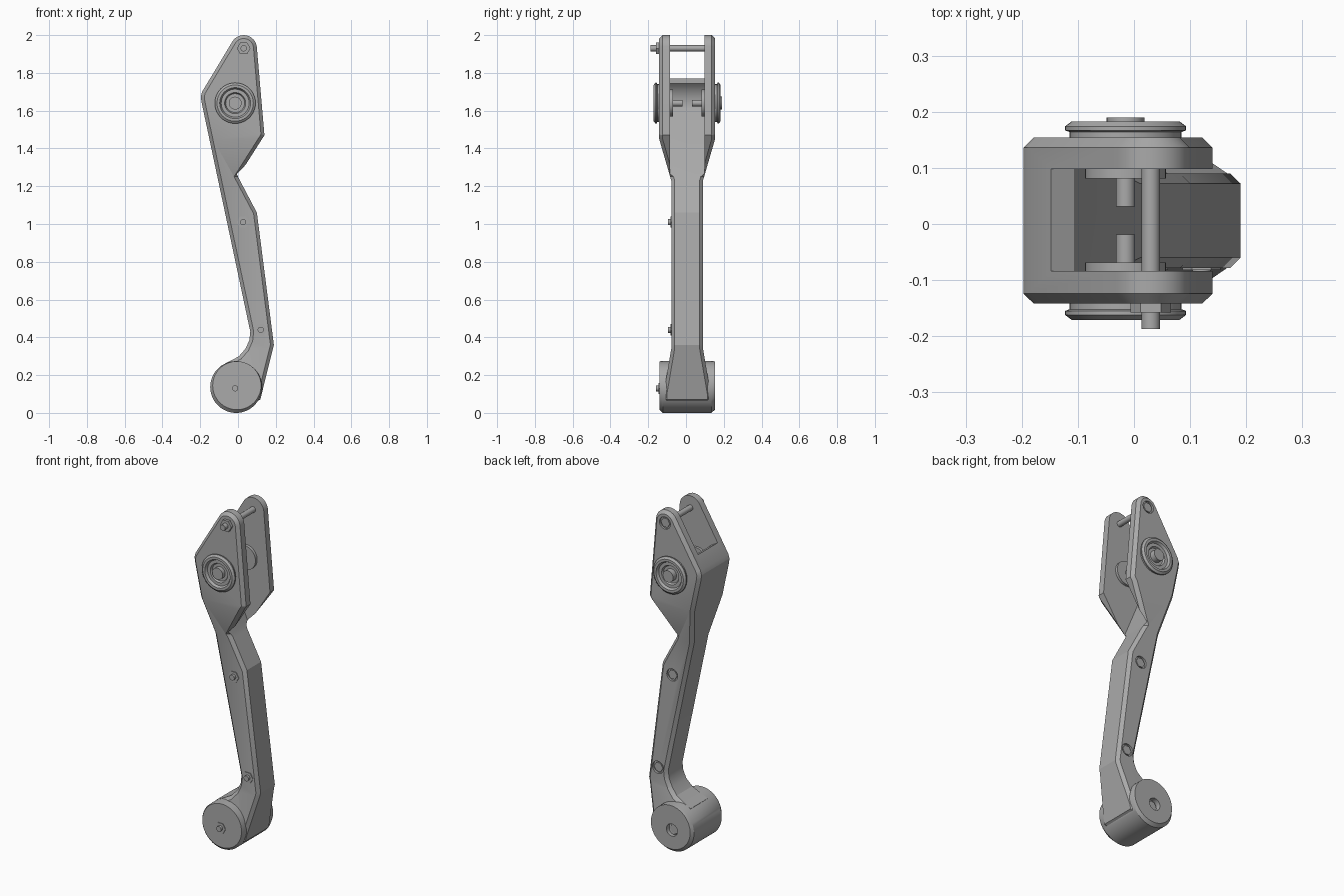
import bpy, bmesh
from math import sin, cos, pi, radians
from mathutils import Vector

if "Cube" in bpy.data.objects:
    bpy.data.objects.remove(bpy.data.objects["Cube"])

grey = bpy.data.materials.new("machined_grey")
grey.use_nodes = True
GREY = (0.4, 0.4, 0.4, 1)
grey.diffuse_color = GREY
grey.node_tree.nodes["Principled BSDF"].inputs["Base Color"].default_value = GREY

MID = 0.006            # y of the symmetry plane
FORK, ARM, FOOT = 0.148, 0.084, 0.125   # half depths
PIVOT = (-0.015, 1.64)
TIP = (0.03, 1.93)
BARREL = (-0.01, 0.137)


def finish(name, bm):
    bmesh.ops.recalc_face_normals(bm, faces=bm.faces)
    mesh = bpy.data.meshes.new(name)
    bm.to_mesh(mesh)
    bm.free()
    mesh.materials.append(grey)
    obj = bpy.data.objects.new(name, mesh)
    bpy.context.collection.objects.link(obj)
    return obj


def select(obj):
    bpy.ops.object.select_all(action='DESELECT')
    obj.select_set(True)
    bpy.context.view_layer.objects.active = obj


def smooth(obj, angle=28):
    select(obj)
    bpy.ops.object.shade_smooth_by_angle(angle=radians(angle))
    return obj


def arc(c, r, a0, a1, n):
    steps = [radians(a0 + (a1 - a0) * i / n) for i in range(n + 1)]
    return [(c[0] + r * cos(a), c[1] + r * sin(a)) for a in steps]


def inset(pts, d):
    """Mitred inward offset of a counter-clockwise outline."""
    out = []
    for i, p in enumerate(pts):
        p, a, b = Vector(p), Vector(pts[i - 1]), Vector(pts[(i + 1) % len(pts)])
        u, v = (p - a).normalized(), (b - p).normalized()
        n1, n2 = Vector((-u.y, u.x)), Vector((-v.y, v.x))
        out.append(p + (n1 + n2) * d / (1 + n1.dot(n2)))
    return out


def loft(rings):
    """Skin a list of (outline, y) rings and cap both ends."""
    bm = bmesh.new()
    loops = [[bm.verts.new((p[0], y, p[1])) for p in pts] for pts, y in rings]
    for a, b in zip(loops, loops[1:]):
        for i in range(len(a)):
            bm.faces.new((a[i - 1], a[i], b[i], b[i - 1]))
    bm.faces.new(loops[0])
    bm.faces.new(loops[-1])
    return bm


def turned(name, c, profile, sides=40):
    """Turned part along y from (radius, y) pairs."""
    rings = [(arc(c, r, 0, 360 * (sides - 1) / sides, sides - 1), y) for r, y in profile]
    return smooth(finish(name, loft(rings)))


def rod(name, c, r, y0, y1, sides=24):
    return turned(name, c, [(r, y0), (r, y1)], sides)


def cut(obj, cutter):
    cutter.hide_render = True
    mod = obj.modifiers.new("cut", 'BOOLEAN')
    mod.operation, mod.solver, mod.object = 'DIFFERENCE', 'EXACT', cutter
    select(obj)
    bpy.ops.object.modifier_apply(modifier=mod.name)
    bpy.data.objects.remove(cutter)


def half_depth(z):
    if z > ARM_TOP:
        return ARM + (FORK - ARM) * min(1, (z - ARM_TOP) / (FORK_BASE - ARM_TOP))
    if z < ARM_BASE:
        return ARM + (FOOT - ARM) * min(1, (ARM_BASE - z) / (ARM_BASE - FOOT_Z))
    return ARM


# Main arm: fork head, slim shank and flared foot in one outline
FORK_BASE, ARM_TOP, ARM_BASE, FOOT_Z = 1.45, 1.23, 0.34, 0.1
outline = arc(TIP, 0.07, 8, 150, 12) + [
    (-0.19, 1.7), (-0.197, 1.675), (-0.193, 1.645), (0.065, 0.43), (0.06, 0.385),
    (0.04, 0.34), (0.005, 0.3), (-0.035, 0.278), (-0.09, 0.25), (-0.06, 0.1),
    (0.06, 0.04), (0.118, 0.07), (0.19, 0.36), (0.1, 1.06), (0.0, 1.25), (0.14, 1.47)]
CH = 0.018
core = inset(outline, CH)
bm = loft([(core, -1), (outline, CH - 1), (outline, 1 - CH), (core, 1)])
for z in (FORK_BASE, ARM_TOP, ARM_BASE, FOOT_Z):
    bmesh.ops.bisect_plane(bm, geom=bm.verts[:] + bm.edges[:] + bm.faces[:],
                           plane_co=(0, 0, z), plane_no=(0, 0, 1))
for v in bm.verts:
    side = 1 if v.co.y > 0 else -1
    v.co.y = MID + side * (abs(v.co.y) - 1 + half_depth(v.co.z))
arm = finish("fork_arm", bm)

# Slot between the fork cheeks, leaving a curved web at the rear edge
slot = [(-0.4, 2.2), (-0.4, 1.77), (-0.148, 1.77)] + arc(PIVOT, 0.138, 131, 192, 8) + [
    (0.0, 1.25), (0.4, 1.25), (0.4, 2.2)]
cut(arm, finish("slot_cutter", loft([(slot, MID - 0.09), (slot, MID + 0.092)])))

# Barrel at the foot, its end chamfers heavier underneath
END = 0.147
lip = (BARREL[0] + 0.004, BARREL[1] + 0.008)
wide, narrow = arc(BARREL, 0.137, 0, 354, 59), arc(lip, 0.128, 0, 354, 59)
barrel = finish("foot_barrel", loft([(narrow, MID - END), (wide, MID - END + 0.018),
                                     (wide, MID + END - 0.018), (narrow, MID + END)]))

# Bolts: nut and stud in front, sunken head behind
bolts = [("tip", TIP, FORK, arm), ("upper", (0.027, 1.01), ARM, arm),
         ("lower", (0.12, 0.44), ARM, arm), ("foot", (-0.015, 0.13), END, barrel)]
for name, c, h, host in bolts:
    back, front = MID + h, MID - h
    deep = 0.03 if name == "foot" else 0.012
    cut(host, rod("recess_cutter", c, 0.036, back - deep, back + 0.05))
    rod(name + "_bolt_head", c, 0.029, back - deep - 0.01, back - deep + 0.008, 6)
    if name == "tip":
        rod("tip_rod", c, 0.0165, MID - 0.193, MID + 0.1)
        rod("tip_nut", c, 0.036, front - 0.016, front + 0.01, 6)
    else:
        rod(name + "_stud", c, 0.016, front - 0.018, front + 0.02)
        rod(name + "_nut", c, 0.034, front - 0.004, front + 0.01, 6)

smooth(arm, 20)
smooth(barrel)

# Pivot bearings on both cheeks, mirrored about the middle
collar = [(0.1, 0.14), (0.1, 0.158), (0.108, 0.161), (0.108, 0.168), (0.096, 0.177),
          (0.082, 0.177), (0.074, 0.163), (0.056, 0.163), (0.05, 0.152)]
for name, s in (("front", -1), ("back", 1)):
    turned(name + "_bearing_collar", PIVOT, [(r, MID + s * y) for r, y in collar])
    rod(name + "_bearing_button", PIVOT, 0.034, MID + s * 0.14, MID + s * (0.18 + s * 0.004))
    rod(name + "_inner_boss", PIVOT, 0.072, MID + s * 0.1, MID + s * 0.075, 40)
    rod(name + "_pivot_pin", PIVOT, 0.017, MID + s * 0.08, MID + s * 0.025)
